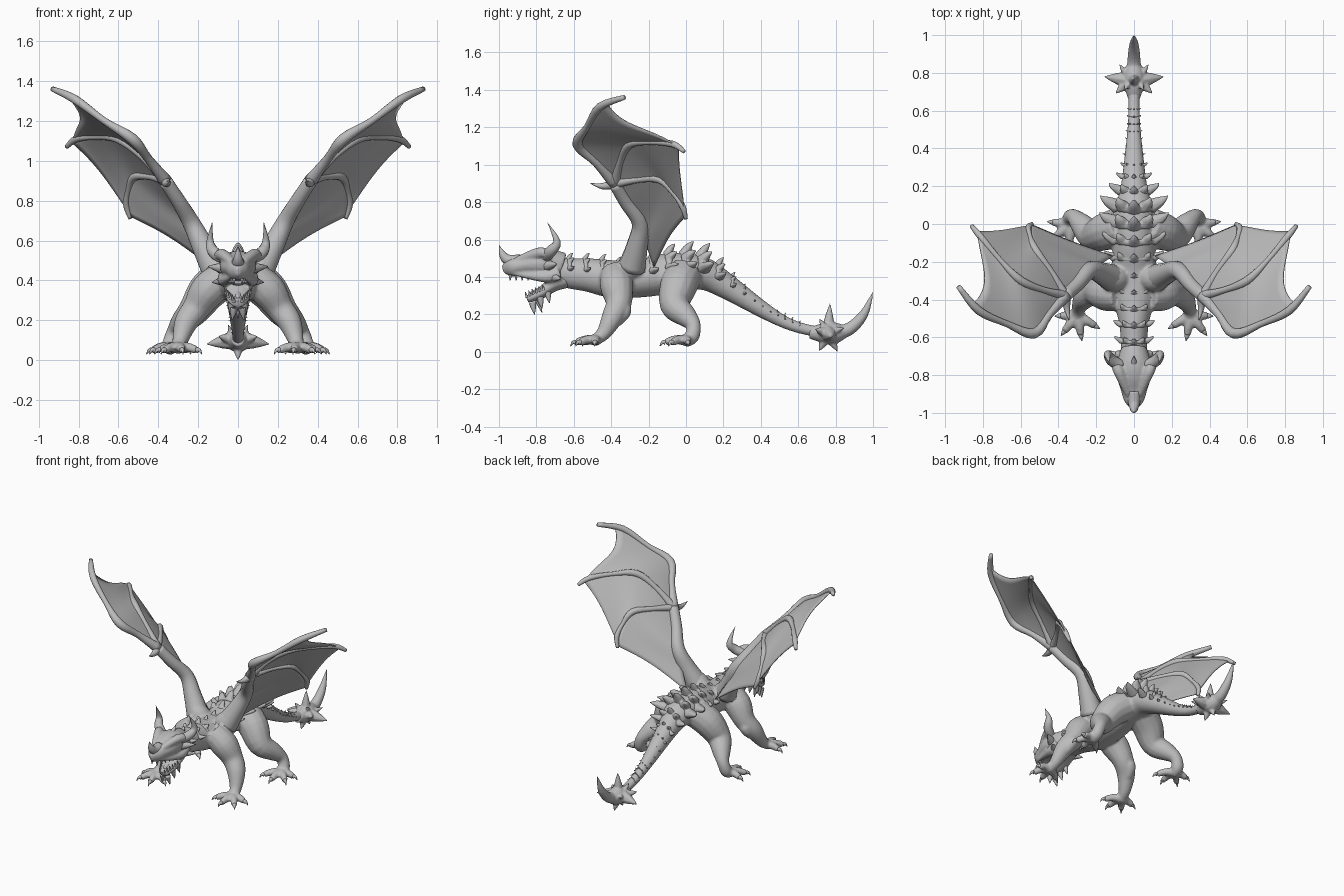
import bpy, bmesh, math
from mathutils import Vector

cube = bpy.data.objects.get("Cube")
if cube:
    bpy.data.objects.remove(cube, do_unlink=True)

grey = bpy.data.materials.new("stone grey")
grey.use_nodes = True
COLOR = (0.5, 0.5, 0.5, 1)
grey.diffuse_color = COLOR
grey.node_tree.nodes["Principled BSDF"].inputs["Base Color"].default_value = COLOR


def curve(points, t):
    """Catmull-Rom sample of equal-length tuples, t in 0..1."""
    last = len(points) - 1
    place = min(max(t, 0), 1) * last
    i = min(int(place), last - 1)
    u = place - i
    a, b, c, d = (Vector(points[min(max(k, 0), last)]) for k in range(i - 1, i + 3))
    return b + 0.5 * u * (c - a + u * (2 * a - 5 * b + 4 * c - d + u * (3 * (b - c) + d - a)))


def tube(bm, points, segments=14, both=True, steps=4):
    """Smooth tube through (x, y, z, side radius, up radius) points, on both sides if asked."""
    points = [p if len(p) == 5 else (*p, p[3]) for p in points]
    n = steps * (len(points) - 1)
    for mirror in ((1, -1) if both else (1,)):
        path = [curve(points, k / n) for k in range(n + 1)]
        centres = [Vector((p[0] * mirror, p[1], p[2])) for p in path]
        side, rings = None, []
        for k, centre in enumerate(centres):
            tangent = (centres[min(k + 1, n)] - centres[max(k - 1, 0)]).normalized()
            if side is None:
                side = Vector((1, 0, 0)) if abs(tangent.x) < 0.8 else Vector((0, 1, 0))
            side = (side - tangent * side.dot(tangent)).normalized()
            up = tangent.cross(side)
            wide, high = max(path[k][3], 0.001), max(path[k][4], 0.001)
            angles = [math.tau * j / segments for j in range(segments)]
            rings.append([bm.verts.new(centre + side * wide * math.cos(q) + up * high * math.sin(q))
                          for q in angles])
        for ring, following in zip(rings, rings[1:]):
            for j in range(segments):
                bm.faces.new((ring[j], ring[j - 1], following[j - 1], following[j]))
        bm.faces.new(rings[0])
        bm.faces.new(rings[-1])


def spike(bm, base, tip, radius, bend=(0, 0, 0), both=True, flat=1.0):
    """Curved tapering horn, claw or tooth."""
    base, tip = Vector(base), Vector(tip)
    middle = (base + tip) / 2 + Vector(bend)
    slim = radius * .62
    tube(bm, [(*base, radius, radius * flat), (*middle, slim, slim * flat), (*tip, .002, .002)], 8, both)


def finish(name, bm, voxel=0, smooth=3):
    """Turn the mesh into a smooth object, optionally fused into one skin."""
    bmesh.ops.recalc_face_normals(bm, faces=bm.faces)
    for face in bm.faces:
        face.smooth = True
    mesh = bpy.data.meshes.new(name)
    bm.to_mesh(mesh)
    bm.free()
    mesh.materials.append(grey)
    part = bpy.data.objects.new(name, mesh)
    bpy.context.collection.objects.link(part)
    if voxel:
        fuse = part.modifiers.new("fuse", 'REMESH')
        fuse.mode, fuse.voxel_size, fuse.use_smooth_shade = 'VOXEL', voxel, True
        soften = part.modifiers.new("soften", 'SMOOTH')
        soften.factor, soften.iterations = 0.5, smooth
    return part


# Torso, neck and tail profile: y, centre z, half width, half height
SPINE = [(-.76, .45, .07, .07), (-.63, .42, .07, .08), (-.52, .41, .08, .09), (-.4, .39, .11, .1),
         (-.25, .39, .12, .1), (-.08, .42, .11, .11), (.08, .42, .1, .09), (.2, .36, .07, .07),
         (.45, .2, .04, .04), (.6, .13, .03, .03), (.8, .09, .03, .03)]


def spine(y):
    """Body section at y, between the profile points."""
    for a, b in zip(SPINE, SPINE[1:]):
        if y <= b[0]:
            return Vector(a).lerp(Vector(b), (y - a[0]) / (b[0] - a[0]))


# Body with four legs, fused into one skin
bm = bmesh.new()
tube(bm, [(0, *section) for section in SPINE], 24, False)
tube(bm, [(.07, -.38, .42, .08), (.15, -.37, .35, .09), (.21, -.36, .26, .07),
          (.26, -.39, .19, .06), (.29, -.44, .1, .04), (.3, -.49, .06, .03)])
tube(bm, [(.2, -.36, .28, .04), (.24, -.33, .22, .04), (.26, -.37, .16, .03)])
tube(bm, [(.07, -.01, .41, .1), (.15, -.04, .35, .1), (.22, -.06, .25, .08), (.28, 0, .19, .06),
          (.32, .04, .14, .04), (.34, .03, .08, .04), (.34, -.01, .05, .03)])
tube(bm, [(.05, -.28, .42, .06), (.11, -.29, .47, .07), (.17, -.27, .55, .04)])

# Toes fan out from each ankle and end in claws
claws = bmesh.new()
for ankle, inner in ((Vector((.3, -.48, .06)), -58), (Vector((.34, 0, .06)), -48)):
    for toe in range(4):
        turn = math.radians(inner + 48 * toe)
        ahead = Vector((math.sin(turn), -math.cos(turn), 0))
        tip = ankle + ahead * (.11 if toe in (0, 1, 2) else .09) - Vector((0, 0, .01))
        knuckle = ankle.lerp(tip, .5) + Vector((0, 0, .01))
        tube(bm, [(*ankle, .03), (*knuckle, .025), (*tip, .02)], 10)
        spike(claws, tip, tip + ahead * .03 - Vector((0, 0, .02)), .015, (0, 0, .01))
finish("body", bm, .009, 4)
finish("claws", claws)

# Skull, brows, beak and open lower jaw
bm = bmesh.new()
tube(bm, [(0, -.66, .45, .07, .08), (0, -.74, .47, .09, .08), (0, -.81, .47, .09, .07),
          (0, -.88, .46, .07, .05), (0, -.94, .45, .05, .05), (0, -.98, .44, .01, .02)], 20, False)
tube(bm, [(.03, -.9, .49, .02), (.08, -.78, .53, .03), (.11, -.72, .51, .02)], 10)
tube(bm, [(.06, -.68, .42, .04), (.07, -.76, .4, .03), (.03, -.93, .42, .01)], 10)
tube(bm, [(0, -.64, .39, .06, .05), (0, -.71, .36, .07, .04), (0, -.78, .31, .06, .03),
          (0, -.85, .28, .03, .02)], 16, False)
finish("head", bm, .008)

# Nose horn, main horns, cheek and chin spikes
bm = bmesh.new()
tube(bm, [(0, -.89, .48, .04), (0, -.95, .49, .03), (0, -.98, .52, .02), (0, -1, .57, 0)], 12, False)
tube(bm, [(.07, -.75, .51, .03), (.12, -.72, .54, .03), (.14, -.69, .59, .02), (.13, -.74, .69, 0)], 12)
spike(bm, (.07, -.74, .46), (.15, -.69, .47), .03)
spike(bm, (.06, -.72, .4), (.13, -.67, .39), .03)
spike(bm, (0, -.74, .53), (0, -.7, .57), .02, both=False)
spike(bm, (0, -.8, .3), (0, -.77, .21), .02, both=False)
for k in range(3):
    root = Vector((.04, -.74, .32)) - Vector((.01, .04, .03)) * k
    spike(bm, root, root + Vector((.01, .01, -.06)), .02)
finish("horns", bm)

# Teeth along both jaws, and the tongue
bm = bmesh.new()
for k in range(6):
    upper = Vector((.07, -.78, .41)).lerp(Vector((.02, -.94, .41)), k / 5)
    lower = Vector((.06, -.76, .33)).lerp(Vector((.02, -.85, .29)), k / 5)
    spike(bm, upper, upper - Vector((0, 0, .03)), .009)
    spike(bm, lower, lower + Vector((0, -.01, .03)), .008)
finish("teeth", bm)
bm = bmesh.new()
tube(bm, [(0, -.7, .38, .03, .01), (0, -.83, .31, .01, .01)], 10, False)
finish("tongue", bm)

# Chevron ridges down the neck, back and tail, each rising into pointed spikes
bm = bmesh.new()
y = -.63
while y < .64:
    _, z, wide, high = spine(y)
    size = .04 + .045 * math.exp(-((y - .03) / .19) ** 2)
    size *= min(1, max(.35, 1 - (y - .12) * 2.6))
    if -.42 < y < -.2:
        size *= .75
    rim = []
    for degrees, lift in ((0, .95), (36, .7), (72, 1.2)):
        angle = math.radians(degrees)
        out = Vector((math.sin(angle), 0, math.cos(angle)))
        base = Vector((wide * .92 * out.x, y + size * .25 * out.x, z + high * .92 * out.z))
        rim.append((*base, size * .32))
        tip = base + out * size * lift + Vector((0, size * .7, 0))
        spike(bm, base, tip, size * .5, out * size * .12, degrees > 0, .8)
    tube(bm, rim, 10)
    y += .088 * min(1, max(.45, 1 - (y - .1) * 1.8))
finish("back_spikes", bm, .006, 2)

# Tail club with its webbed spikes and long curved blade
bm = bmesh.new()
tube(bm, [(0, .66, .1, .03), (0, .72, .1, .05), (0, .79, .1, .06), (0, .86, .11, .03)], 14, False)
tube(bm, [(0, .78, .1, .04), (0, .87, .12, .035), (0, .95, .2, .025), (0, 1, .32, .003)], 12, False)
for tip, radius in (((.16, .78, .08), .05), ((.1, .69, .12), .04), ((.08, .85, .13), .03), ((.05, .71, .18), .03)):
    spike(bm, (.02, .76, .1), tip, radius)
for tip in ((0, .77, .26), (0, .71, 0), (0, .81, 0)):
    spike(bm, (0, .76, .1), tip, .04, both=False)
finish("tail_club", bm, .006, 2)

# Wing bones: arm and three fingers meeting at the wrist, thicker at the knuckles
WRIST = (.365, -.38, .9)
ARM = [WRIST, (.3, -.32, .8), (.235, -.245, .69), (.175, -.26, .57), (.11, -.29, .45)]
LEAD = [WRIST, (.45, -.48, 1.01), (.53, -.58, 1.11), (.67, -.53, 1.2), (.82, -.46, 1.31), (.93, -.33, 1.36)]
MIDDLE = [WRIST, (.48, -.35, 1.02), (.6, -.3, 1.11), (.71, -.19, 1.12), (.81, -.07, 1.11), (.86, -.01, 1.07)]
REAR = [WRIST, (.44, -.25, .92), (.52, -.14, .92), (.55, -.07, .85), (.56, -.02, .78), (.54, 0, .71)]
bm = bmesh.new()
tube(bm, [(*p, .035 + .04 * (k / 4) ** 2) for k, p in enumerate(ARM)], 12)
for finger, radius in ((LEAD, .034), (MIDDLE, .028), (REAR, .026)):
    tube(bm, [(*p, radius * (1 - .09 * k) * (.7 if k % 2 else 1)) for k, p in enumerate(finger)], 12)
spike(bm, WRIST, (.345, -.51, .9), .028, (0, 0, -.015))
finish("wing_bones", bm)

# Membranes stretched between neighbouring bones, with scalloped outer edges
ROOT = [(x, y + .12 * (k / 4) ** 3, z) for k, (x, y, z) in enumerate(ARM)]
bm = bmesh.new()
N = 14
for first, second, end, far_end, dip in ((LEAD, MIDDLE, .86, .86, .12), (MIDDLE, REAR, .88, .88, .04),
                                         (REAR, ROOT, .95, 1, .04)):
    for mirror in (1, -1):
        grid = []
        for i in range(N + 1):
            column = []
            for j in range(N + 1):
                s = j / N
                belly = math.sin(math.pi * s)
                t = i / N * (end + (far_end - end) * s) * (1 - dip * belly)
                p = curve(first, t).lerp(curve(second, t), s)
                column.append(bm.verts.new((p.x * mirror, p.y, p.z + .012 * belly * i / N)))
            grid.append(column)
        for i in range(N):
            for j in range(N):
                bm.faces.new((grid[i][j], grid[i + 1][j], grid[i + 1][j + 1], grid[i][j + 1]))
bmesh.ops.remove_doubles(bm, verts=bm.verts, dist=.0005)
membrane = finish("wing_membranes", bm)
thickness = membrane.modifiers.new("thickness", 'SOLIDIFY')
thickness.thickness, thickness.offset = .006, 0
